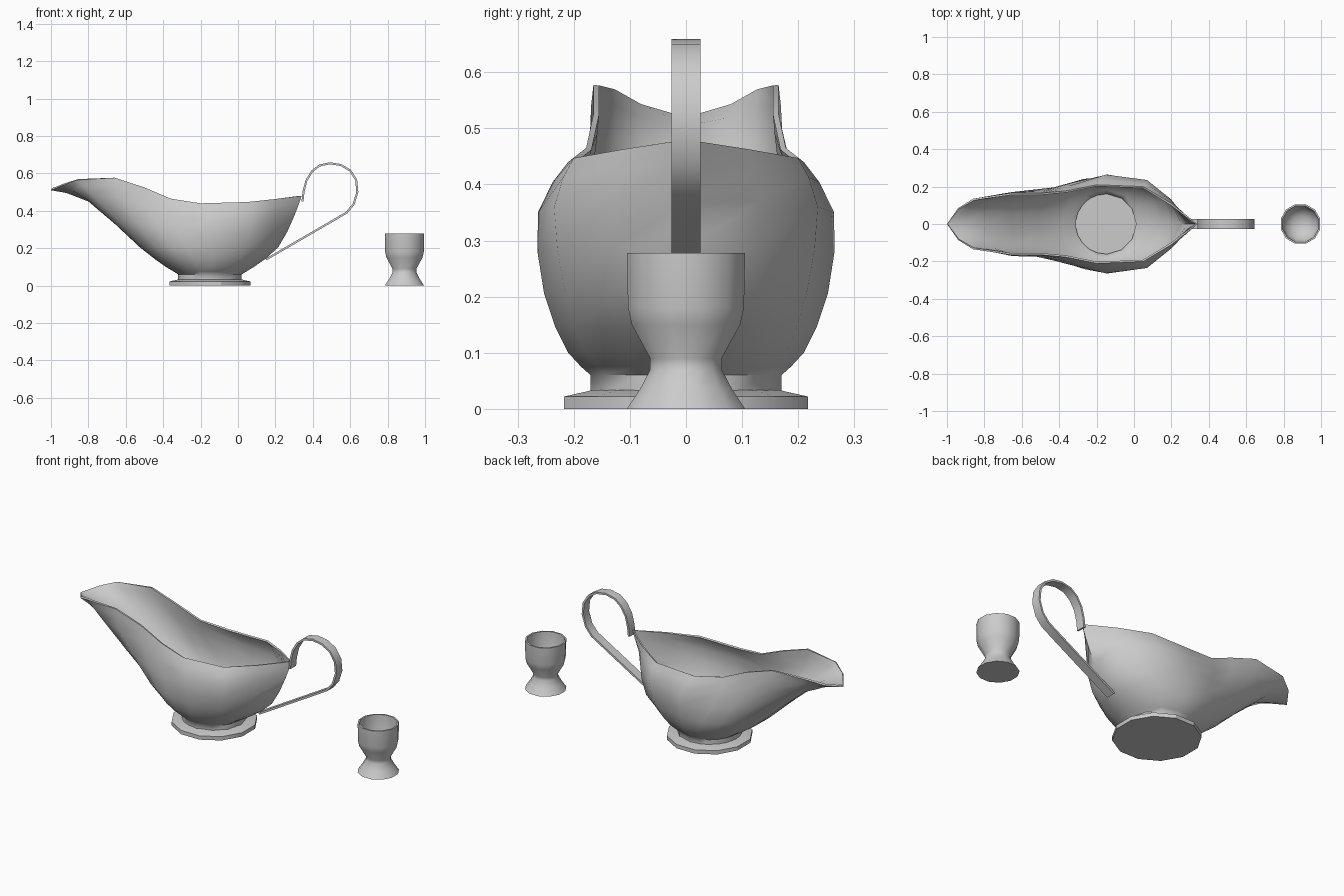
import bpy, bmesh
from math import sin, cos, pi, radians
from mathutils import Vector

cube = bpy.data.objects.get("Cube")
if cube:
    bpy.data.objects.remove(cube)

# One plain grey for everything
GREY = (0.6, 0.6, 0.6, 1)
grey = bpy.data.materials.new("grey_ceramic")
grey.use_nodes = True
grey.diffuse_color = GREY
grey.node_tree.nodes["Principled BSDF"].inputs["Base Color"].default_value = GREY


def finish(name, verts, faces, angle=40, thickness=0, offset=-1):
    mesh = bpy.data.meshes.new(name)
    mesh.from_pydata([tuple(v) for v in verts], [], faces)
    mesh.materials.append(grey)
    obj = bpy.data.objects.new(name, mesh)
    bpy.context.collection.objects.link(obj)
    if thickness:
        solid = obj.modifiers.new("wall", "SOLIDIFY")
        solid.thickness = thickness
        solid.offset = offset
    bpy.ops.object.select_all(action="DESELECT")
    bpy.context.view_layer.objects.active = obj
    obj.select_set(True)
    if thickness:
        bpy.ops.object.modifier_apply(modifier="wall")
    bpy.ops.object.shade_smooth_by_angle(angle=radians(angle))
    return obj


def loft(rings, cap_start=True, cap_end=False):
    """Join counter-clockwise rings from bottom to top."""
    n = len(rings[0])
    verts = [p for ring in rings for p in ring]
    faces = []
    for k in range(len(rings) - 1):
        for i in range(n):
            j = (i + 1) % n
            faces.append((k * n + i, k * n + j, (k + 1) * n + j, (k + 1) * n + i))
    if cap_start:
        faces.append(tuple(reversed(range(n))))
    if cap_end:
        faces.append(tuple(range(len(verts) - n, len(verts))))
    return verts, faces


def circle(cx, r, z, sides=12):
    steps = [2 * pi * (i + 0.5) / sides for i in range(sides)]
    return [Vector((cx + r * cos(a), r * sin(a), z)) for a in steps]


def catmull(a, b, c, d, t):
    return 0.5 * (2 * b + (c - a) * t + (2 * a - 5 * b + 4 * c - d) * t ** 2
                  + (3 * b - a - 3 * c + d) * t ** 3)


# Boat body: half outline from spout tip round to the handle end
CENTRE = -0.15
angles = [0, 12, 24, 40, 56, 72, 92, 122, 150, 180]
rim = [(-1, 0, .51), (-.94, .085, .535), (-.86, .135, .565), (-.66, .165, .577),
       (-.5, .165, .525), (-.36, .178, .465), (-.2, .21, .44), (.05, .2, .447),
       (.2, .11, .463), (.34, 0, .48)]
shoulder = [(-.8, 0, .45), (-.8, .07, .455), (-.77, .13, .475), (-.64, .172, .47),
            (-.49, .175, .43), (-.36, .2, .38), (-.15, .264, .35), (.07, .235, .36),
            (.2, .13, .37), (.3, 0, .37)]


def ellipse(cx, rx, ry, z):
    return [Vector((cx - rx * cos(radians(a)), ry * sin(radians(a)), z)) for a in angles]


levels = [ellipse(CENTRE, .17, .17, .03), ellipse(CENTRE, .17, .17, .06),
          ellipse(CENTRE, .235, .21, .1), ellipse(-.155, .37, .253, .205),
          [Vector(p) for p in shoulder], [Vector(p) for p in rim]]
halves = levels[:2]
for k in range(1, len(levels) - 1):
    after = levels[min(k + 2, len(levels) - 1)]
    for t in (0.5, 1):
        halves.append([catmull(*p, t) for p in
                       zip(levels[k - 1], levels[k], levels[k + 1], after)])
rings = []
for half in halves:
    mirrored = [Vector((p.x, -p.y, p.z)) for p in half[1:-1]]
    rings.append(half[::-1] + mirrored)
finish("boat_body", *loft(rings), angle=50, thickness=0.01)

# Foot plate under the boat
foot = [circle(CENTRE, r, z) for r, z in
        [(.225, 0), (.225, .022), (.17, .034)]]
finish("boat_foot", *loft(foot, cap_end=True), angle=30)

# Ribbon handle
path = [(.345, .45), (.35, .5), (.365, .56), (.395, .61), (.435, .642), (.49, .654),
        (.55, .645), (.6, .615), (.632, .565), (.638, .5), (.618, .435), (.58, .39),
        (.5, .343), (.15, .14)]
verts = [(x, y, z) for x, z in path for y in (-.026, .026)]
faces = [(2 * i, 2 * i + 1, 2 * i + 3, 2 * i + 2) for i in range(len(path) - 1)]
finish("boat_handle", verts, faces, thickness=0.011, offset=0)

# Egg cup with hollow bowl
cup_profile = [(.109, 0), (.085, .035), (.066, .07), (.066, .09), (.1, .15), (.107, .18),
               (.109, .278), (.1, .278), (.097, .18), (.085, .145), (.045, .11)]
finish("egg_cup", *loft([circle(.89, r, z) for r, z in cup_profile], cap_end=True),
       angle=50)
